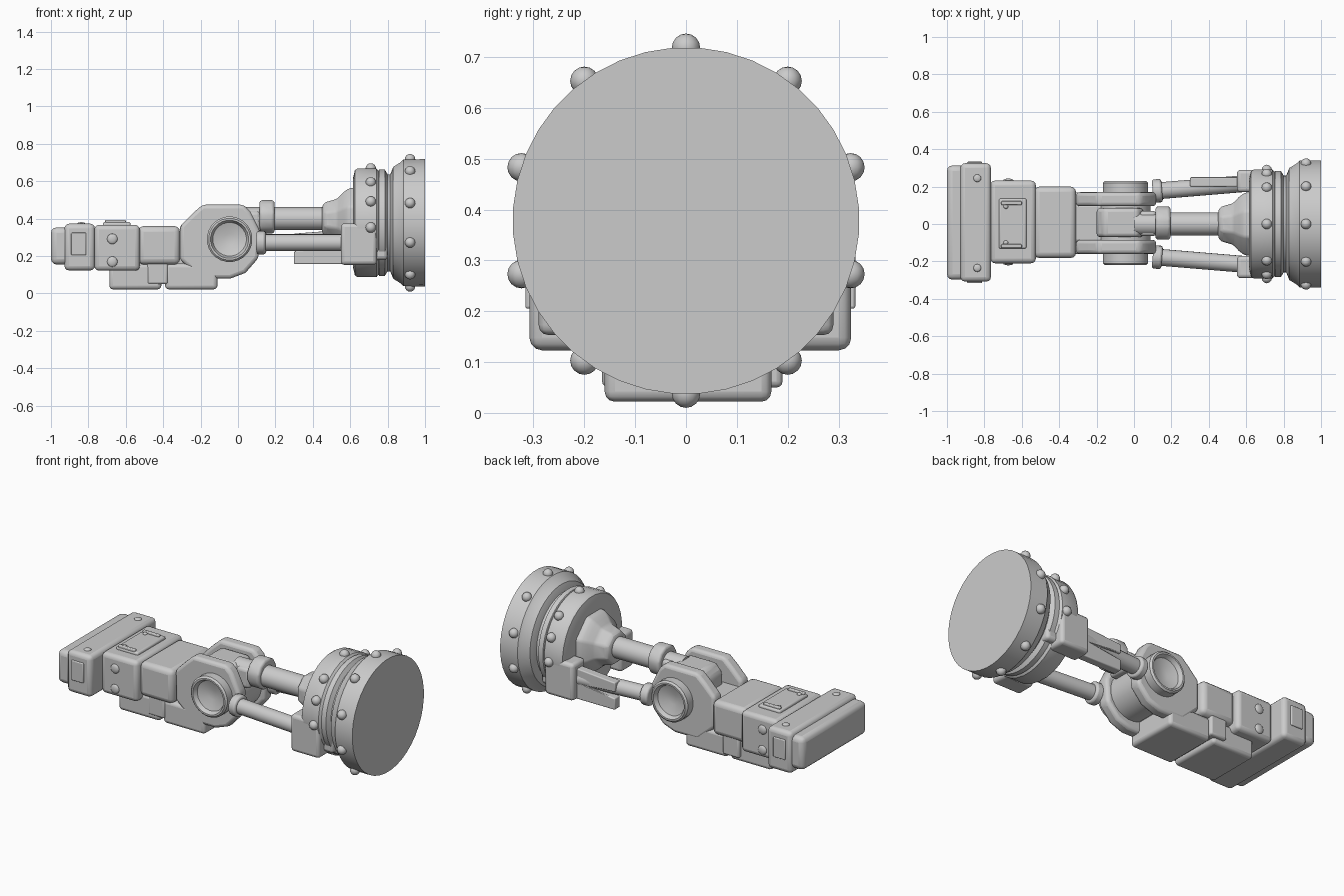
import bpy, bmesh, math
from mathutils import Vector, Matrix

cube = bpy.data.objects.get("Cube")
if cube:
    bpy.data.objects.remove(cube)

grey = bpy.data.materials.new("plain grey")
grey.use_nodes = True
grey.diffuse_color = (0.6, 0.6, 0.6, 1)
grey.node_tree.nodes["Principled BSDF"].inputs["Base Color"].default_value = (0.6, 0.6, 0.6, 1)

AXIS_Z = 0.378  # height of the flange axis
ARM_Y = 0.01    # the hand sits slightly off centre


def finish(name, bm, bevel=0.0, angle=35):
    bmesh.ops.recalc_face_normals(bm, faces=bm.faces)
    mesh = bpy.data.meshes.new(name)
    bm.to_mesh(mesh)
    bm.free()
    mesh.materials.append(grey)
    ob = bpy.data.objects.new(name, mesh)
    bpy.context.collection.objects.link(ob)
    if bevel:
        mod = ob.modifiers.new("bevel", "BEVEL")
        mod.width, mod.segments, mod.limit_method = bevel, 3, "ANGLE"
    bpy.ops.object.select_all(action="DESELECT")
    ob.select_set(True)
    bpy.context.view_layer.objects.active = ob
    bpy.ops.object.shade_smooth_by_angle(angle=math.radians(angle))
    return ob


def box(name, xs, ys, zs, bevel=0.02):
    lo, hi = Vector((xs[0], ys[0], zs[0])), Vector((xs[1], ys[1], zs[1]))
    bm = bmesh.new()
    bmesh.ops.create_cube(bm, size=1)
    for v in bm.verts:
        v.co = (lo + hi) / 2 + v.co * (hi - lo)
    return finish(name, bm, bevel)


def lathe(name, profile, start, direction, sides=32, bevel=0.0):
    """Spin (distance, radius) pairs about a line."""
    bm = bmesh.new()
    turn = Vector((0, 0, 1)).rotation_difference(Vector(direction).normalized()).to_matrix()
    rings = []
    for d, r in profile:
        ring = []
        for i in range(sides):
            a = math.tau * (i + 0.5) / sides
            ring.append(bm.verts.new(Vector(start) + turn @ Vector((r * math.cos(a), r * math.sin(a), d))))
        rings.append(ring)
    for a, b in zip(rings, rings[1:]):
        for i in range(sides):
            j = (i + 1) % sides
            bm.faces.new((a[i], a[j], b[j], b[i]))
    bm.faces.new(rings[0])
    bm.faces.new(rings[-1])
    return finish(name, bm, bevel)


def slab(name, outline, y0, y1, bevel=0.02):
    """Extrude an x-z outline along y."""
    bm = bmesh.new()
    face = bm.faces.new([bm.verts.new((x, y0, z)) for x, z in outline])
    moved = bmesh.ops.extrude_face_region(bm, geom=[face])["geom"]
    bmesh.ops.translate(bm, vec=(0, y1 - y0, 0), verts=[v for v in moved if isinstance(v, bmesh.types.BMVert)])
    return finish(name, bm, bevel)


def studs(name, points, radius, squash=(1, 1, 1)):
    bm = bmesh.new()
    for p in points:
        m = Matrix.Translation(p) @ Matrix.Diagonal((*squash, 1))
        bmesh.ops.create_uvsphere(bm, u_segments=12, v_segments=8, radius=radius, matrix=m)
    return finish(name, bm, 0, 60)


def ring_points(x, radius, degrees):
    return [(x, radius * math.sin(math.radians(a)), AXIS_Z + radius * math.cos(math.radians(a))) for a in degrees]


# Flange, groove and inner ring around the long axis
lathe("end_flange", [(0.81, 0.25), (0.83, 0.30), (0.87, 0.325), (0.885, 0.34), (1.0, 0.341)],
      (0, 0, AXIS_Z), (1, 0, 0), 40)
lathe("groove_ring", [(0.74, 0.26), (0.755, 0.285), (0.785, 0.285), (0.80, 0.26), (0.83, 0.26)],
      (0, 0, AXIS_Z), (1, 0, 0), 40)
lathe("inner_ring", [(0.615, 0.24), (0.625, 0.283), (0.64, 0.292), (0.74, 0.292), (0.76, 0.27)],
      (0, 0, AXIS_Z), (1, 0, 0), 32)
studs("flange_rivets", ring_points(0.92, 0.34, range(0, 360, 36)), 0.028)
studs("ring_rivets", ring_points(0.71, 0.29, [0, 42, 67, 95, -42, -67, -95]), 0.028)

# Neck and main piston
lathe("neck", [(0.45, 0.08), (0.465, 0.10), (0.53, 0.12), (0.56, 0.155), (0.59, 0.18), (0.63, 0.185)],
      (0, 0, 0.395), (1, 0, 0), 8, 0.015)
lathe("main_rod", [(0.0, 0.062), (0.5, 0.062)], (0, 0, 0.4), (1, 0, 0), 24)
lathe("main_collar", [(0.115, 0.092), (0.195, 0.092)], (0, 0.005, 0.41), (1, 0, 0), 12, 0.015)
box("main_rod_socket", (0.03, 0.12), (-0.065, 0.07), (0.32, 0.44))

# Side pistons with their end boxes
for side, label in ((1, "back"), (-1, "front")):
    start, end = Vector((0.1, side * 0.175, 0.272)), Vector((0.58, side * 0.215, 0.272))
    lathe(label + "_piston", [(0, 0.045), ((end - start).length, 0.045)], start, end - start, 20)
    lathe(label + "_piston_collar", [(0, 0.063), (0.05, 0.063)], start, end - start, 16, 0.012)
    ys = sorted((side * 0.17, side * 0.29))
    box(label + "_piston_box", (0.55, 0.742), ys, (0.153, 0.375))
    box(label + "_box_bracket", (0.66, 0.8), sorted((side * 0.15, side * 0.24)), (0.18, 0.33))

# Forked plate reaching from the back box
slab("fork_plate", [(0.56, 0.34), (0.30, 0.32), (0.30, 0.265), (0.48, 0.25), (0.30, 0.225), (0.30, 0.157), (0.56, 0.157)],
     0.2, 0.25, 0.006)

# Elbow cheeks, pivot bosses and core
cheek = [(-0.31, 0.18), (-0.31, 0.36), (-0.24, 0.43), (-0.19, 0.475), (0.03, 0.475), (0.065, 0.44), (0.12, 0.33),
         (0.11, 0.19), (0.04, 0.11), (-0.04, 0.08), (-0.2, 0.08)]
for side, label in ((1, "back"), (-1, "front")):
    slab(label + "_elbow_cheek", cheek, side * 0.09 + 0.005, side * 0.165 + 0.005)
    lathe(label + "_pivot_boss", [(0, 0.122), (0.075, 0.122), (0.085, 0.112), (0.085, 0.102), (0.06, 0.09), (0.04, 0.03)],
          (-0.045, side * 0.14 + 0.005, 0.29), (0, side, 0), 24)
lathe("elbow_axle", [(0, 0.14), (0.2, 0.14)], (-0.05, -0.095, 0.27), (0, 1, 0), 24)
slab("elbow_core", [(-0.2, 0.2), (-0.2, 0.4), (-0.16, 0.45), (0.02, 0.45), (0.05, 0.4), (0.05, 0.2)], -0.07, 0.085)
box("elbow_web", (-0.35, -0.1), (-0.1, 0.11), (0.14, 0.33))

# Underside plates
box("elbow_base", (-0.39, -0.11), (-0.16, 0.168), (0.022, 0.16))
box("wrist_base", (-0.688, -0.41), (-0.16, 0.168), (0.022, 0.16))
box("base_link", (-0.485, -0.375), (-0.165, 0.19), (0.05, 0.18), 0.012)

# Forearm and wrist
box("forearm", (-0.535, -0.31), (-0.182, 0.2), (0.155, 0.36), 0.03)
box("wrist", (-0.768, -0.525), (-0.21, 0.232), (0.122, 0.367), 0.025)
box("wrist_lid", (-0.722, -0.575), (-0.132, 0.136), (0.34, 0.382), 0.01)
for y, label in ((-0.118, "front"), (0.112, "back")):
    box(label + "_lid_rim", (-0.71, -0.6), (y - 0.01, y + 0.01), (0.37, 0.393), 0.005)
studs("lid_screws", [(-0.685, y, 0.383) for y in (-0.1, 0.094)], 0.013, (1, 1, 0.6))
studs("wrist_screws", [(-0.672, y, z) for y in (-0.21, 0.232) for z in (0.17, 0.292)], 0.028, (1, 0.4, 1))

# Hand block with side insets and end bar
box("hand_block", (-0.928, -0.765), (-0.308, 0.325), (0.123, 0.373), 0.025)
for y, label in ((-0.308, "front"), (0.325, "back")):
    box(label + "_hand_plate", (-0.892, -0.812), (y - 0.008, y + 0.008), (0.205, 0.325), 0.005)
studs("hand_screws", [(-0.838, y, 0.373) for y in (-0.235, 0.245)], 0.021, (1, 1, 0.4))
box("hand_end_bar", (-1.0, -0.9), (-0.298, 0.313), (0.155, 0.353), 0.03)
